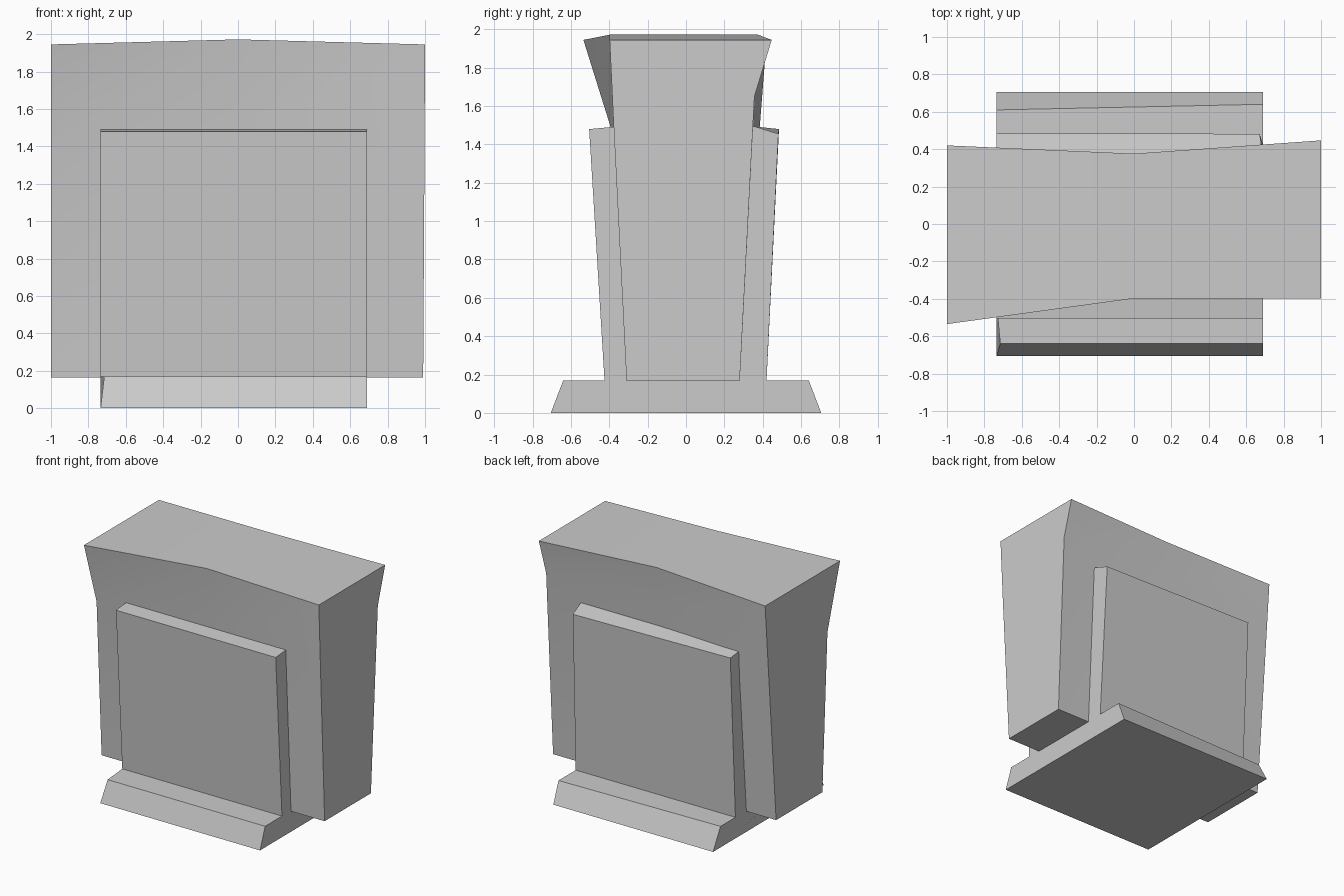
import bpy

if "Cube" in bpy.data.objects:
    bpy.data.objects.remove(bpy.data.objects["Cube"])

grey = bpy.data.materials.new("stone_grey")
grey.diffuse_color = (0.6, 0.6, 0.6, 1)
grey.use_nodes = True
grey.node_tree.nodes["Principled BSDF"].inputs["Base Color"].default_value = grey.diffuse_color


def loft(name, rings):
    """Join matching outlines into a closed solid."""
    n = len(rings[0])
    verts = [p for ring in rings for p in ring]
    faces = [tuple(range(n))]
    for r in range(len(rings) - 1):
        for i in range(n):
            j = (i + 1) % n
            a, b = r * n, (r + 1) * n
            faces.append((a + i, b + i, b + j, a + j))
    last = (len(rings) - 1) * n
    faces.append(tuple(range(last + n - 1, last - 1, -1)))
    mesh = bpy.data.meshes.new(name)
    mesh.from_pydata(verts, [], faces)
    mesh.update()
    mesh.materials.append(grey)
    obj = bpy.data.objects.new(name, mesh)
    bpy.context.collection.objects.link(obj)
    return obj


def select(obj):
    bpy.ops.object.select_all(action='DESELECT')
    obj.select_set(True)
    bpy.context.view_layer.objects.active = obj


# Upright slab: tapered section that flares unevenly at the top corners
def slab_ring(x_low, x_high, top, front_kink, front_top, back_kink, back_top):
    x_kink = x_low + (x_high - x_low) * 0.75
    return [(x_low, -0.31, 0.165), (x_kink, *front_kink), (x_high, front_top, top),
            (x_high, back_top, top), (x_kink, *back_kink), (x_low, 0.28, 0.165)]


slab = loft("upright_slab", [
    slab_ring(-1.0, -1.0, 1.945, (-0.374, 1.43), -0.535, (0.397, 1.65), 0.42),
    slab_ring(0.0, 0.0, 1.972, (-0.374, 1.43), -0.398, (0.359, 1.65), 0.376),
    slab_ring(0.99, 1.0, 1.945, (-0.374, 1.43), -0.398, (0.357, 1.65), 0.447),
])
select(slab)
bpy.ops.object.shade_smooth_by_angle(angle=0.5)

# Foot and raised panels: one profile running through the slab
profile_left = [(-0.735, -0.705, 0), (-0.715, -0.64, 0.17), (-0.735, -0.425, 0.17),
                (-0.735, -0.505, 1.48), (-0.735, -0.36, 1.493), (-0.735, 0.36, 1.493),
                (-0.735, 0.485, 1.48), (-0.735, 0.42, 0.17), (-0.735, 0.61, 0.17),
                (-0.735, 0.705, 0)]
profile_right = [(0.69, y, z) for _, y, z in profile_left]
profile_right[6] = (0.672, 0.482, 1.455)
profile_right[8] = (0.69, 0.64, 0.17)
loft("foot_and_panels", [profile_left, profile_right])
